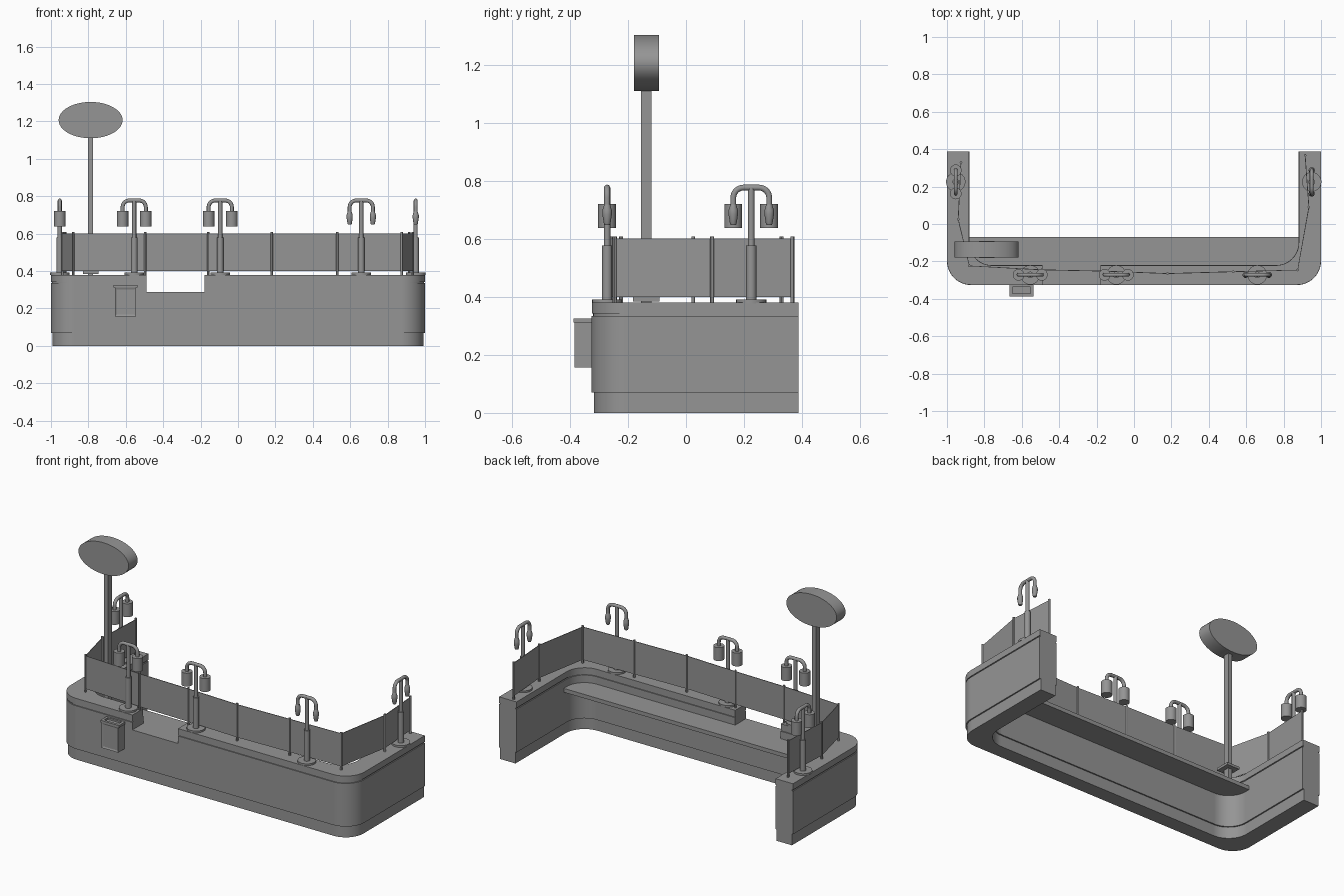
import bpy, bmesh, math
from math import cos, sin, pi

if "Cube" in bpy.data.objects:
    bpy.data.objects.remove(bpy.data.objects["Cube"])

grey = bpy.data.materials.new('dark_grey')
grey.diffuse_color = (0.3, 0.3, 0.3, 1)
grey.use_nodes = True
grey.node_tree.nodes["Principled BSDF"].inputs["Base Color"].default_value = grey.diffuse_color


def shade(ob):
    bpy.ops.object.select_all(action='DESELECT')
    ob.select_set(True)
    bpy.context.view_layer.objects.active = ob
    bpy.ops.object.shade_smooth_by_angle(angle=math.radians(30))


def finish(bm, name, smooth=True):
    bmesh.ops.recalc_face_normals(bm, faces=bm.faces)
    me = bpy.data.meshes.new(name)
    bm.to_mesh(me)
    bm.free()
    me.materials.append(grey)
    ob = bpy.data.objects.new(name, me)
    bpy.context.collection.objects.link(ob)
    if smooth:
        shade(ob)
    return ob


def prism(name, pts, z0, z1):
    """Extrude a plan outline from z0 to z1."""
    bm = bmesh.new()
    f = bm.faces.new([bm.verts.new((x, y, z0)) for x, y in pts])
    r = bmesh.ops.extrude_face_region(bm, geom=[f])
    for v in r['geom']:
        if isinstance(v, bmesh.types.BMVert):
            v.co.z = z1
    return finish(bm, name)


def box(name, x0, x1, y0, y1, z0, z1):
    return prism(name, [(x0, y0), (x1, y0), (x1, y1), (x0, y1)], z0, z1)


def lathe(name, x, y, profile, n=24):
    """Revolve (radius, z) points about a vertical axis."""
    bm = bmesh.new()
    rings = [[bm.verts.new((x + r * cos(2 * pi * i / n), y + r * sin(2 * pi * i / n), z))
              for i in range(n)] for r, z in profile]
    for a, b in zip(rings, rings[1:]):
        for i in range(n):
            bm.faces.new((a[i], a[(i + 1) % n], b[(i + 1) % n], b[i]))
    bm.faces.new(rings[0])
    bm.faces.new(rings[-1])
    return finish(bm, name)


def arc(cx, cy, r, a0, a1, n=12):
    return [(cx + r * cos(math.radians(a0 + (a1 - a0) * i / n)),
             cy + r * sin(math.radians(a0 + (a1 - a0) * i / n))) for i in range(n + 1)]


def u_outline(d=0.0):
    """Rounded U plan, inset by d on the outer and inner sides."""
    X, Y, R, W, YI, RI, E = 1 - d, -0.326 + d, 0.128 - d, 0.88 + d, -0.22 - d, 0.12 + d, 0.388
    return ([(-X, E)] + arc(-X + R, Y + R, R, 180, 270) + arc(X - R, Y + R, R, 270, 360)
            + [(X, E), (W, E)] + arc(W - RI, YI + RI, RI, 0, -90)
            + arc(-W + RI, YI + RI, RI, 270, 180) + [(-W, E)])


# Counter: kick, body, shadow gap and top, with a service notch at the front
kick = prism('counter_kick', u_outline(0.008), 0, 0.07)
body = prism('counter_body', u_outline(0.0), 0.07, 0.335)
gap = prism('counter_gap', u_outline(0.006), 0.335, 0.342)
top = prism('counter_top', u_outline(0.001), 0.342, 0.38)
cutter = box('notch_cutter', -0.49, -0.18, -0.5, -0.1, 0.289, 0.6)
cutter.hide_render = True
for ob in (body, gap, top):
    m = ob.modifiers.new('notch', 'BOOLEAN')
    m.operation, m.object, m.solver = 'DIFFERENCE', cutter, 'EXACT'
    bpy.context.view_layer.objects.active = ob
    bpy.ops.object.modifier_apply(modifier='notch')
    shade(ob)
bpy.data.objects.remove(cutter)
for ob in (kick, body, gap, top):
    m = ob.modifiers.new('flat_normals', 'WEIGHTED_NORMAL')
    m.keep_sharp, m.weight = True, 100

# Lower work shelf behind the front wall
shelf = arc(-0.76, -0.1, 0.125, 180, 270) + arc(0.76, -0.1, 0.125, 270, 360)
prism('work_shelf', [(-0.885, -0.07)] + shelf + [(0.885, -0.07)], 0.265, 0.289)

# Glass guard and its posts follow one path
path = [(-0.925, 0.33), (-0.94, 0.025), (-0.88, -0.224), (-0.495, -0.245), (-0.16, -0.252),
        (0.18, -0.265), (0.53, -0.255), (0.875, -0.246), (0.935, 0.09), (0.915, 0.367)]
bm = bmesh.new()
low = [bm.verts.new((x, y, 0.4)) for x, y in path]
high = [bm.verts.new((x, y, 0.602)) for x, y in path]
for i in range(len(path) - 1):
    bm.faces.new((low[i], low[i + 1], high[i + 1], high[i]))
glass = finish(bm, 'glass_guard', False)
m = glass.modifiers.new('thickness', 'SOLIDIFY')
m.thickness, m.offset = 0.004, 0
for i, (x, y) in enumerate(path):
    lathe(f'guard_post_{i}', x, y, [(0.0068, 0.378), (0.0068, 0.609)], 12)


def lamp(name, x, y, along_y, shaded):
    lathe(name + '_stand', x, y, [(0.052, 0.378), (0.052, 0.391), (0.0175, 0.391),
                                  (0.0175, 0.578), (0.011, 0.578), (0.011, 0.778)])
    # Twin arm bent down at both ends
    w, r = 0.062, 0.035
    pts = [(-w, 0.71)] + arc(-w + r, 0.777 - r, r, 180, 90, 8) + arc(w - r, 0.777 - r, r, 90, 0, 8) + [(w, 0.71)]
    cu = bpy.data.curves.new(name + '_arm', 'CURVE')
    cu.dimensions, cu.bevel_depth, cu.bevel_resolution, cu.use_fill_caps = '3D', 0.0105, 3, True
    cu.materials.append(grey)
    s = cu.splines.new('POLY')
    s.points.add(len(pts) - 1)
    for p, (a, z) in zip(s.points, pts):
        p.co = (x, y + a, z, 1) if along_y else (x + a, y, z, 1)
    s.use_smooth = True
    bpy.context.collection.objects.link(bpy.data.objects.new(name + '_arm', cu))
    # Drum shades or bare bulbs
    for k, a in enumerate((-w, w)):
        px, py = (x, y + a) if along_y else (x + a, y)
        if shaded:
            lathe(f'{name}_shade_{k}', px, py, [(0.031, 0.638), (0.031, 0.72)])
        else:
            lathe(f'{name}_bulb_{k}', px, py, [(0.009, 0.648), (0.0115, 0.653), (0.0165, 0.685),
                                               (0.0165, 0.698), (0.0105, 0.718)], 16)


lamp('left_lamp', -0.953, 0.225, True, True)
lamp('front_lamp_1', -0.555, -0.272, False, True)
lamp('front_lamp_2', -0.095, -0.272, False, True)
lamp('front_lamp_3', 0.659, -0.272, False, False)
lamp('right_lamp', 0.95, 0.225, True, False)

# Oval sign on a square pole
box('sign_foot', -0.83, -0.745, -0.182, -0.092, 0.385, 0.4)
box('sign_pole', -0.802, -0.774, -0.155, -0.119, 0.285, 1.14)
bm = bmesh.new()
n = 48
ends = [[bm.verts.new((-0.788 + 0.171 * cos(2 * pi * i / n), y, 1.207 + 0.097 * sin(2 * pi * i / n)))
         for i in range(n)] for y in (-0.18, -0.093)]
for i in range(n):
    j = (i + 1) % n
    bm.faces.new((ends[0][i], ends[0][j], ends[1][j], ends[1][i]))
bm.faces.new(ends[0])
bm.faces.new(ends[1])
finish(bm, 'oval_sign')

# Small box on the front with a slot in its lid and a recessed front panel
bm = bmesh.new()
bmesh.ops.create_cube(bm, size=1)
for v in bm.verts:
    v.co = (-0.6015 + v.co.x * 0.113, -0.353 + v.co.y * 0.064, 0.2345 + v.co.z * 0.155)
f = min(bm.faces, key=lambda f: f.calc_center_median().y)
bmesh.ops.inset_region(bm, faces=[f], thickness=0.014)
bmesh.ops.translate(bm, verts=f.verts, vec=(0, 0.004, 0))
finish(bm, 'front_box', False)
bm = bmesh.new()
bmesh.ops.create_cube(bm, size=1)
for v in bm.verts:
    v.co = (-0.6015 + v.co.x * 0.126, -0.355 + v.co.y * 0.066, 0.319 + v.co.z * 0.014)
f = max(bm.faces, key=lambda f: f.calc_center_median().z)
bmesh.ops.inset_region(bm, faces=[f], thickness=0.022)
r = bmesh.ops.extrude_discrete_faces(bm, faces=[f])
bmesh.ops.translate(bm, verts=r['faces'][0].verts, vec=(0, 0, -0.01))
finish(bm, 'front_box_lid', False)
